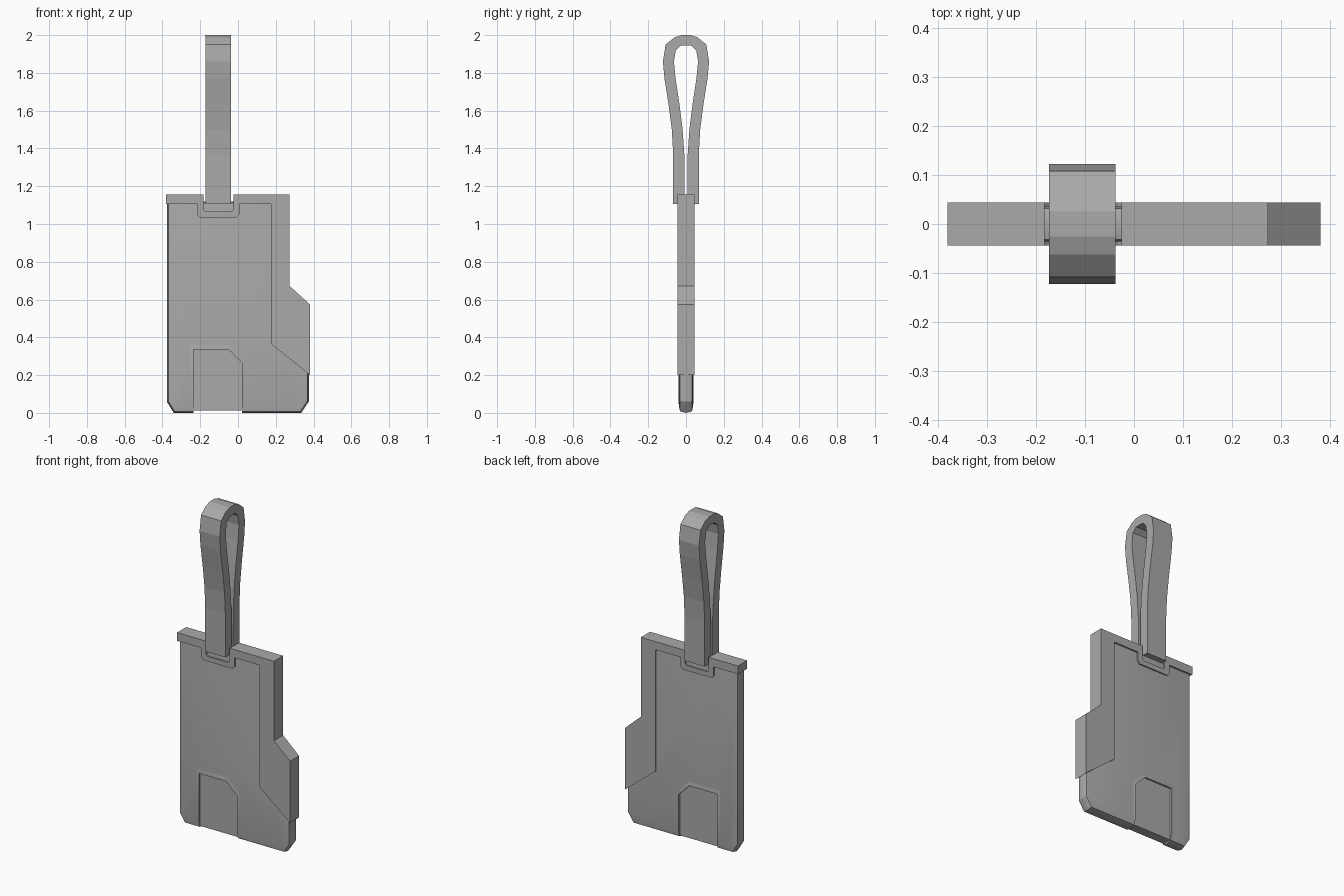
import bpy, bmesh
from mathutils import Vector

if "Cube" in bpy.data.objects:
    bpy.data.objects.remove(bpy.data.objects["Cube"])

grey = bpy.data.materials.new("neutral grey")
grey.diffuse_color = (0.4, 0.4, 0.4, 1)
grey.use_nodes = True
grey.node_tree.nodes["Principled BSDF"].inputs["Base Color"].default_value = grey.diffuse_color


def inset(pts, d):
    """Shrink a closed outline inward by d, with mitred corners."""
    area = sum(a[0] * b[1] - b[0] * a[1] for a, b in zip(pts, pts[1:] + pts[:1]))
    s = 1 if area > 0 else -1
    out = []
    for i, p in enumerate(pts):
        p = Vector(p)
        e0 = (p - Vector(pts[i - 1])).normalized()
        e1 = (Vector(pts[(i + 1) % len(pts)]) - p).normalized()
        n0, n1 = Vector((-e0.y, e0.x)) * s, Vector((-e1.y, e1.x)) * s
        out.append(p + (n0 + n1) * d / (1 + n0.dot(n1)))
    return out


def layered(name, pts, layers, axis="y", smooth=False):
    """Stack outlines at (depth, inset) levels into one closed solid."""
    bm = bmesh.new()
    rings = []
    for depth, d in layers:
        ring = inset(pts, d)
        rings.append([bm.verts.new((u, depth, v) if axis == "y" else (depth, u, v))
                      for u, v in ring])
    n = len(pts)
    for a, b in zip(rings, rings[1:]):
        for i in range(n):
            j = (i + 1) % n
            bm.faces.new((a[i], a[j], b[j], b[i]))
    bm.faces.new(rings[0])
    bm.faces.new(rings[-1])
    bmesh.ops.recalc_face_normals(bm, faces=bm.faces)
    mesh = bpy.data.meshes.new(name)
    bm.to_mesh(mesh)
    bm.free()
    ob = bpy.data.objects.new(name, mesh)
    bpy.context.collection.objects.link(ob)
    mesh.materials.append(grey)
    if smooth:
        activate(ob)
        bpy.ops.object.shade_smooth_by_angle(angle=0.5)
    return ob


def activate(ob):
    bpy.ops.object.select_all(action="DESELECT")
    ob.select_set(True)
    bpy.context.view_layer.objects.active = ob


def cut(ob, cutter):
    activate(ob)
    m = ob.modifiers.new("cut", "BOOLEAN")
    m.operation, m.solver, m.object = "DIFFERENCE", "EXACT", cutter
    bpy.ops.object.modifier_apply(modifier=m.name)


# Card body with a slight ridge round its edge
card_pts = [(-0.377, 1.12), (-0.377, 0.06), (-0.34, 0), (0.335, 0), (0.375, 0.06),
            (0.375, 0.3), (0.25, 0.4), (0.25, 1.12)]
card = layered("card_body", card_pts,
               [(-0.036, 0.03), (-0.032, 0.008), (0, 0), (0.032, 0.008), (0.036, 0.03)],
               smooth=True)

# Raised lip around the lower tab recess
lip_pts = [(-0.26, 0.03), (0.04, 0.03), (0.04, 0.28), (-0.04, 0.365), (-0.26, 0.365)]
lip = layered("tab_lip", lip_pts,
              [(-0.039, 0.018), (-0.034, 0), (0.034, 0), (0.039, 0.018)], smooth=True)

# Tab recess on both faces, and a shallow step in the bottom edge
tab_pts = [(-0.235, -0.1), (0.022, -0.1), (0.022, 0.265), (-0.05, 0.335), (-0.235, 0.335)]
step_pts = [(-0.235, -0.1), (0.022, -0.1), (0.022, 0.012), (-0.235, 0.012)]
cutters = [layered("cut_front", tab_pts, [(-0.1, 0), (-0.028, 0)]),
           layered("cut_back", tab_pts, [(0.028, 0), (0.1, 0)]),
           layered("cut_bottom", step_pts, [(-0.1, 0), (0.1, 0)])]
cut(card, cutters[0])
cut(card, cutters[1])
cut(card, cutters[2])
cut(lip, cutters[0])
cut(lip, cutters[1])
# fully drop the part of the lip solid hidden inside the card
for c in cutters:
    bpy.data.objects.remove(c)

# Frame: top bar, strap notch and stepped side grip
frame_pts = [(-0.38, 1.155), (-0.183, 1.155), (-0.183, 1.075), (-0.173, 1.065),
             (-0.035, 1.065), (-0.025, 1.075), (-0.025, 1.155), (0.273, 1.155),
             (0.273, 0.672), (0.38, 0.575), (0.38, 0.2), (0.175, 0.365),
             (0.175, 1.105), (0.007, 1.105), (0.007, 1.05), (-0.008, 1.035),
             (-0.202, 1.035), (-0.217, 1.05), (-0.217, 1.105), (-0.38, 1.105)]
layered("edge_frame", frame_pts, [(-0.044, 0), (0.044, 0)])

# Strap loop: outer and inner half profiles, mirrored across y = 0
outer = [(0.068, 1.105), (0.068, 1.37), (0.075, 1.5), (0.092, 1.63), (0.114, 1.77),
         (0.122, 1.86), (0.108, 1.95), (0.062, 1.987), (0.025, 2.0)]
inner = [(0.008, 1.105), (0.009, 1.37), (0.018, 1.5), (0.034, 1.63), (0.055, 1.77),
         (0.064, 1.86), (0.054, 1.92), (0.026, 1.945)]
mirror = lambda pts: [(-y, z) for y, z in pts]
strap_pts = outer + mirror(outer)[::-1] + mirror(inner) + inner[::-1]
layered("strap_loop", strap_pts, [(-0.173, 0), (-0.038, 0)], axis="x")
